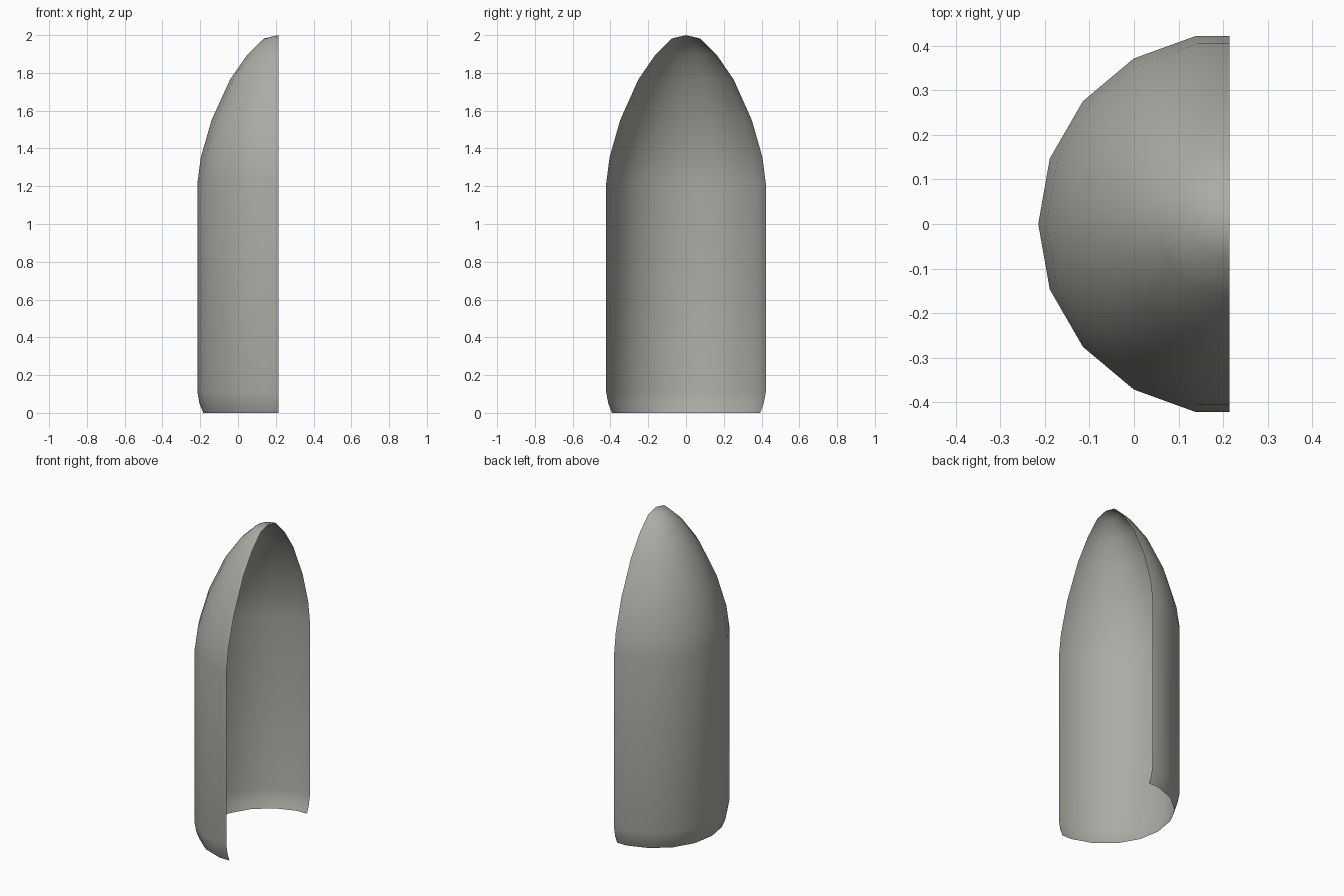
import bpy, bmesh, math
from mathutils import Vector

if "Cube" in bpy.data.objects:
    bpy.data.objects.remove(bpy.data.objects["Cube"])

AXIS_X = 0.214      # cut plane and axis of revolution
STEP = 20           # 18-sided round, cut through the middle of two sides

# (radius, height) from the open base to the nose
PROFILE = [(0.398, 0.0), (0.418, 0.05), (0.429, 0.11), (0.429, 1.215),
           (0.411, 1.352), (0.354, 1.55), (0.256, 1.765), (0.164, 1.897),
           (0.076, 1.982)]
ANGLES = [-90] + list(range(-80, 81, STEP)) + [90]


def ring(bm, r, z):
    verts = []
    for a in ANGLES:
        t = math.radians(a)
        rad = r * math.cos(math.radians(STEP / 2)) if abs(a) == 90 else r
        verts.append(bm.verts.new((AXIS_X - rad * math.cos(t), rad * math.sin(t), z)))
    return verts


# Half shell: thin open surface
bm = bmesh.new()
rings = [ring(bm, r, z) for r, z in PROFILE]
for low, high in zip(rings, rings[1:]):
    for i in range(len(ANGLES) - 1):
        bm.faces.new((low[i], low[i + 1], high[i + 1], high[i]))
tip = bm.verts.new((AXIS_X, 0, 2.0))
for a, b in zip(rings[-1], rings[-1][1:]):
    bm.faces.new((a, b, tip))

# Face every panel outward
bm.normal_update()
for f in bm.faces:
    if f.normal.dot(f.calc_center_median() - Vector((AXIS_X, 0, 0.8))) < 0:
        f.normal_flip()

mesh = bpy.data.meshes.new("fairing_half_shell")
bm.to_mesh(mesh)
bm.free()
shell = bpy.data.objects.new("fairing_half_shell", mesh)
bpy.context.collection.objects.link(shell)

# Warm grey skin
grey = bpy.data.materials.new("warm_grey")
grey.diffuse_color = (0.41, 0.41, 0.38, 1)
grey.use_nodes = True
grey.node_tree.nodes["Principled BSDF"].inputs["Base Color"].default_value = grey.diffuse_color
mesh.materials.append(grey)

bpy.context.view_layer.objects.active = shell
shell.select_set(True)
bpy.ops.object.shade_smooth_by_angle(angle=math.radians(40))
